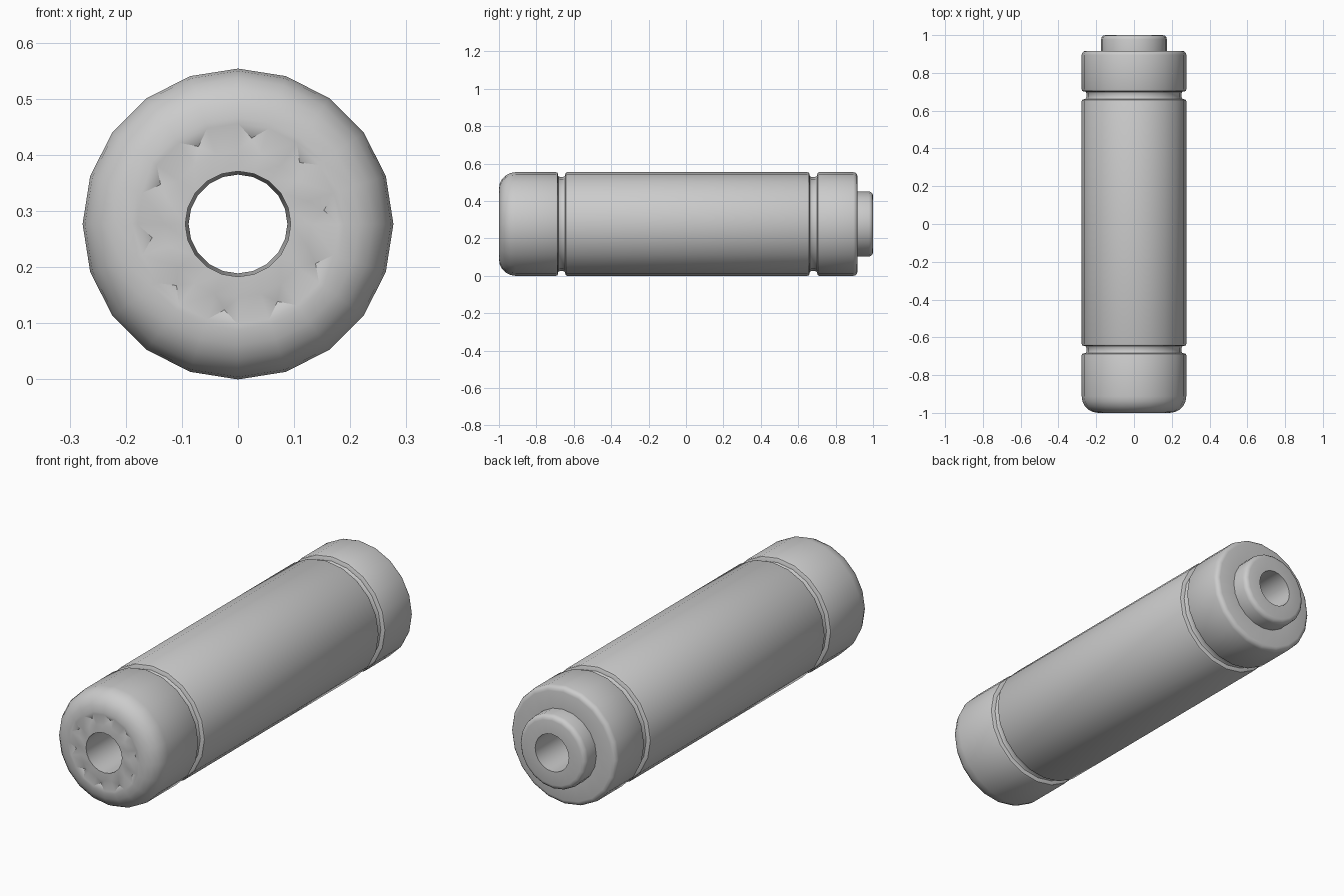
import bpy, bmesh
from math import sin, cos, pi, radians
from mathutils import Vector

cube = bpy.data.objects.get("Cube")
if cube:
    bpy.data.objects.remove(cube)

SIDES = 20
R = 0.277            # outer radius, also the height of the axis
GROOVE = 0.252
NUB = 0.174
FACE_Y = -1.0


def rounded(corner, before, after, radius, steps=3):
    """Points of a rounded profile corner between two neighbouring directions."""
    c, u, v = Vector(corner), Vector(before), Vector(after)
    centre = c + (u + v) * radius
    return [tuple(centre - v * radius * cos(a) - u * radius * sin(a))
            for a in (i * pi / 2 / steps for i in range(steps + 1))]


IN, OUT, FRONT, BACK = (-1, 0), (1, 0), (0, -1), (0, 1)


def groove(y0, y1):
    """Soft-edged ring groove running from y0 to y1."""
    return (rounded((R, y0), FRONT, IN, 0.01, 2)
            + [(GROOVE + 0.004, y0 + 0.002), (GROOVE, y0 + 0.01),
               (GROOVE, y1 - 0.01), (GROOVE + 0.004, y1 - 0.002)]
            + rounded((R, y1), IN, BACK, 0.01, 2))


# Profile as (radius, y): pitted front face, body, rear cap, nub; closed by the bore
front_face = [(0.094, FACE_Y), (0.131, FACE_Y), (0.179, FACE_Y)]
profile = (front_face
           + rounded((R, FACE_Y), IN, BACK, 0.088, 5)
           + groove(-0.685, -0.645)
           + groove(0.66, 0.702)
           + rounded((R, 0.917), FRONT, IN, 0.022)
           + [(NUB, 0.917)]
           + rounded((NUB, 1.0), FRONT, IN, 0.022)
           + [(0.088, 1.0)])

# Lathe around the long axis
bm = bmesh.new()
rings = []
for i in range(SIDES):
    a = 2 * pi * i / SIDES
    rings.append([bm.verts.new((r * sin(a), y, R + r * cos(a))) for r, y in profile])

pits = []
for i in range(SIDES):
    here, there = rings[i], rings[(i + 1) % SIDES]
    for j in range(len(profile)):
        k = (j + 1) % len(profile)
        face = bm.faces.new((here[j], here[k], there[k], there[j]))
        if j == 1 and i % 2 == 0:
            pits.append(face)
bmesh.ops.recalc_face_normals(bm, faces=bm.faces)

# Small pyramid pits around the front opening
bmesh.ops.poke(bm, faces=pits, offset=-0.014)

mesh = bpy.data.meshes.new("barrel")
bm.to_mesh(mesh)
bm.free()
barrel = bpy.data.objects.new("barrel", mesh)
bpy.context.collection.objects.link(barrel)

bpy.ops.object.select_all(action='DESELECT')
barrel.select_set(True)
bpy.context.view_layer.objects.active = barrel
bpy.ops.object.shade_smooth_by_angle(angle=radians(40))
